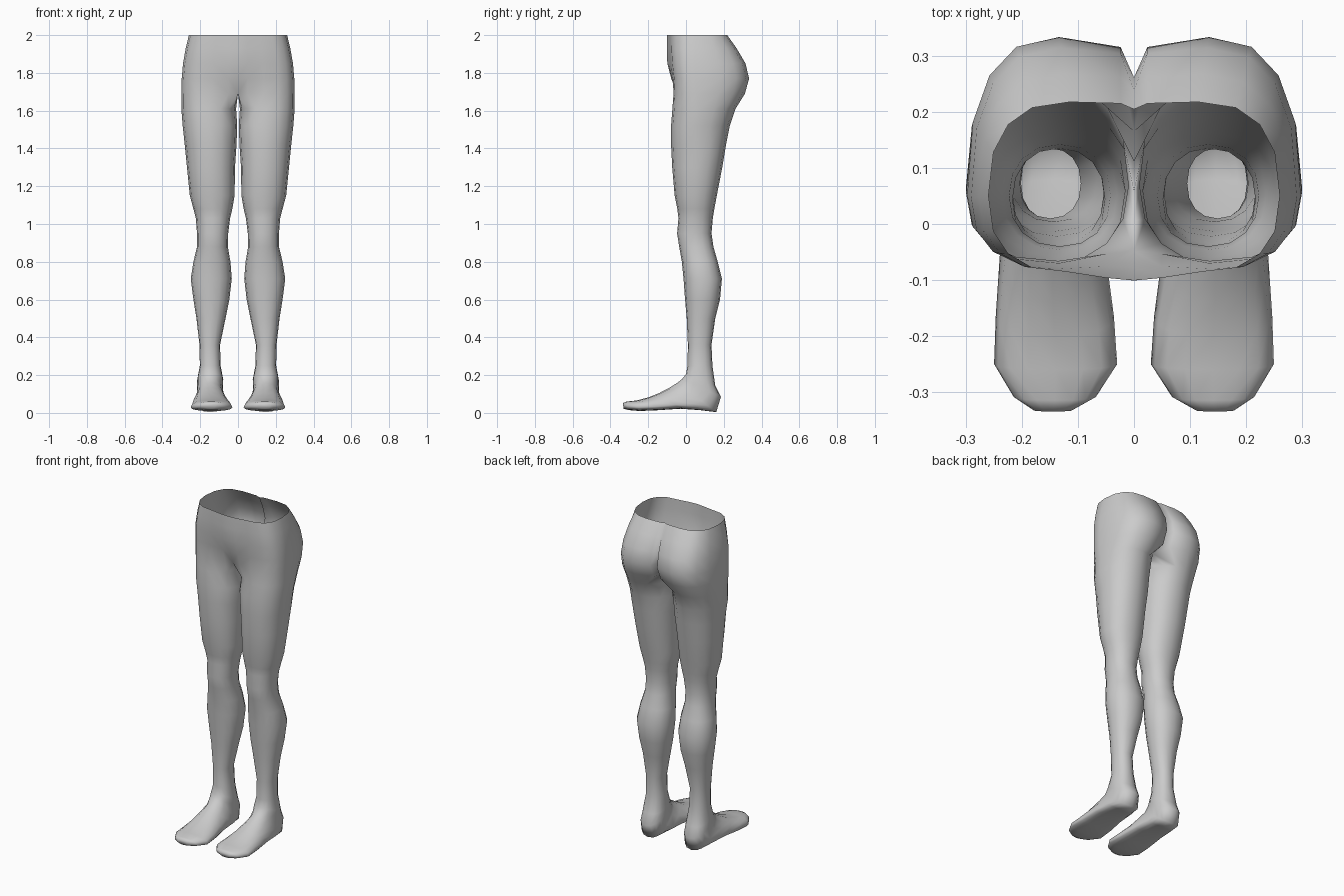
import bpy, bmesh
from math import sin, cos, radians

N = 16  # sides of each leg section


def spow(v, e):
    return (abs(v) ** e) * (1 if v >= 0 else -1)


def section(front, back, xin, xout, w=0.5, e=0.9):
    """Rounded section between a front and a back (y, z) point; w = where it is widest."""
    cx, rx = (xin + xout) / 2, (xout - xin) / 2
    pts = []
    for k in range(N):
        a = radians(-112.5 + 22.5 * k)
        s = spow(sin(a), e)
        t = w + s * (w if s < 0 else 1 - w)
        pts.append((cx + rx * spow(cos(a), e),
                    front[0] + (back[0] - front[0]) * t,
                    front[1] + (back[1] - front[1]) * t))
    return pts


# Foot: front/top y,z, back/bottom y,z, inner x, outer x, widest position
FOOT = [
    (-.335, .052, -.330, .022, .11, .18, .5),
    (-.315, .060, -.305, .015, .068, .215, .6),
    (-.260, .066, -.245, .010, .030, .250, .65),
    (-.200, .082, -.150, .014, .036, .247, .72),
    (-.140, .106, -.030, .022, .050, .240, .74),
    (-.085, .135, .080, .014, .060, .232, .72),
    (-.045, .160, .160, .004, .072, .222, .62),
    (-.020, .180, .185, .085, .080, .216, .5),
    (.000, .205, .155, .145, .078, .216, .5),
]
# Leg: z, front y, back y, inner x, outer x
LEG = [
    (.25, .008, .140, .092, .202),
    (.36, .010, .135, .095, .204),
    (.50, .004, .155, .066, .220),
    (.60, -.005, .180, .046, .236),
    (.71, -.013, .190, .033, .250),
    (.80, -.022, .168, .040, .236),
    (.88, -.036, .145, .054, .217),
    (.95, -.047, .135, .052, .217),
    (1.03, -.040, .142, .042, .223),
    (1.08, -.046, .150, .030, .236),
    (1.15, -.060, .163, .018, .255),
    (1.30, -.073, .192, .016, .270),
    (1.42, -.079, .212, .008, .282),
    (1.52, -.079, .232, .004, .293),
    (1.61, -.072, .262, .010, .300),
]
# Pelvis: z, front y, back y, outer x, centre-front y, centre-back y, widest position
PELVIS = [
    (1.69, -.066, .312, .300, -.048, .165, .32),
    (1.77, -.070, .334, .298, -.078, .245, .30),
    (1.85, -.080, .315, .291, -.099, .262, .32),
    (1.93, -.085, .268, .277, -.101, .238, .38),
    (2.00, -.086, .218, .260, -.100, .205, .45),
]

bm = bmesh.new()


def add(points):
    return [bm.verts.new(p) for p in points]


def bridge(a, b, order):
    for i, j in zip(order, order[1:]):
        bm.faces.new((a[i], a[j], b[j], b[i]))


closed = list(range(N)) + [0]
rows = [add(section((f[0], f[1]), (f[2], f[3]), f[4], f[5], f[6], .85)) for f in FOOT]
for z, yf, yb, xi, xo in LEG:
    w = .5 if z < 1.5 else .42
    rows.append(add(section((yf, z), (yb, z), xi, xo, w)))
bm.faces.new(rows[0][::-1])

# Pelvis half-rings; points 11..15 lie on the centre line
for i, (z, yf, yb, xo, mf, mb, w) in enumerate(PELVIS):
    p = section((yf, z), (yb, z), -.03, xo, w, .8)
    p[0] = (.05, mf * .7 + yf * .3, z)
    p[10] = (.024, mb * .2 + yb * .8, z)
    for k in range(11, 16):
        p[k] = (0, mb + (mf - mb) * (k - 11) / 4, z)
    if i == 0:
        crotch = add(p)
        rows.append(crotch)
    else:
        half = [15] + list(range(12))
        row = {k: bm.verts.new(p[k]) for k in half}
        bridge(rows[-1], row, half)
        rows.append(row)
        continue
for a, b in zip(rows, rows[1:len(FOOT) + len(LEG) + 1]):
    bridge(a, b, closed)

for f in bm.faces:
    f.smooth = True
bmesh.ops.recalc_face_normals(bm, faces=bm.faces)
mesh = bpy.data.meshes.new("lower_body")
bm.to_mesh(mesh)
bm.free()
body = bpy.data.objects.new("lower_body", mesh)
bpy.context.collection.objects.link(body)

# Second leg
mirror = body.modifiers.new("mirror", 'MIRROR')
mirror.use_axis[0] = True
mirror.use_mirror_merge = True
mirror.merge_threshold = .001
